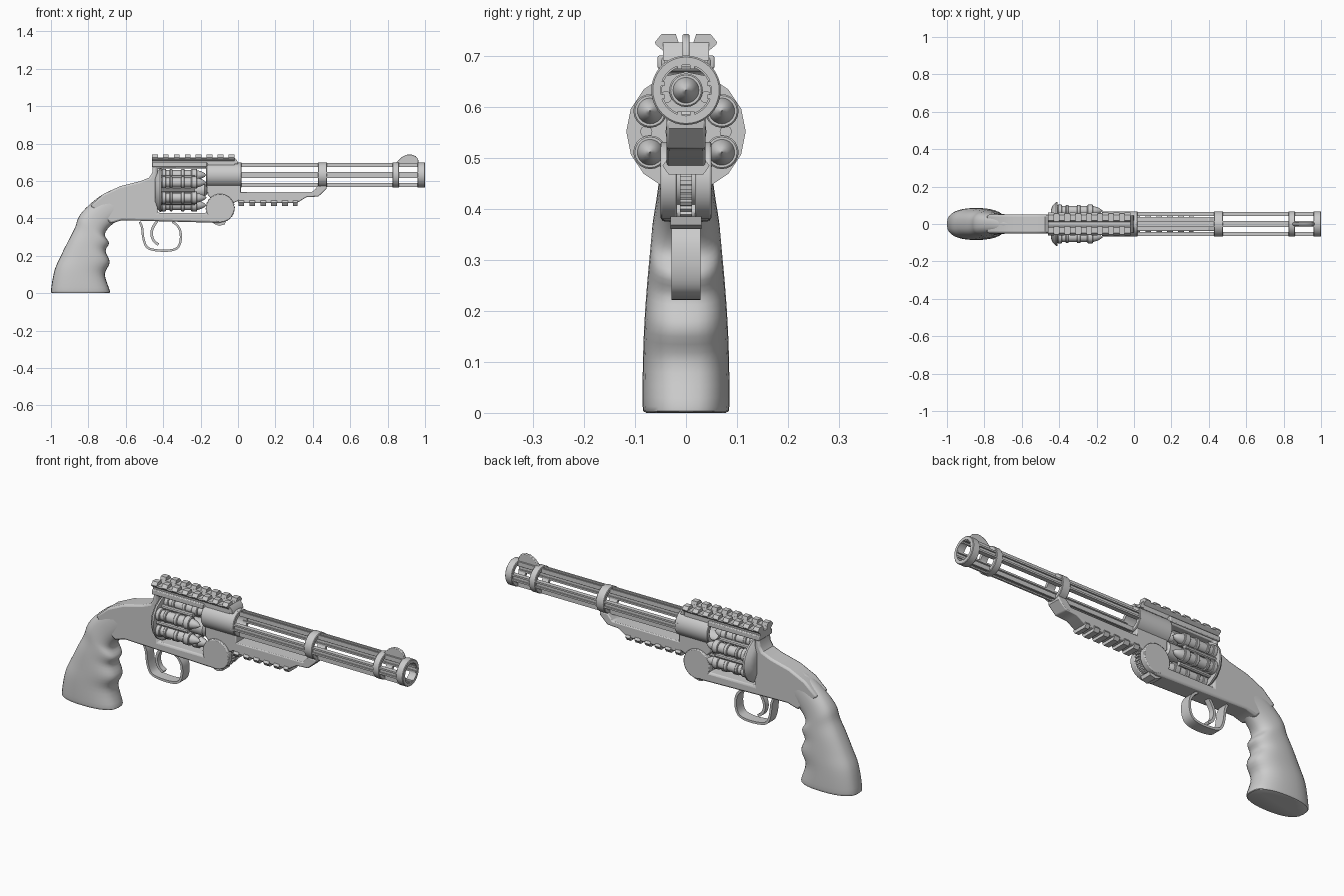
import bpy, bmesh, math
from mathutils import Vector

BARREL_Z, CYL_Z = 0.632, 0.551


def make(name, verts, faces, bevel=0):
    me = bpy.data.meshes.new(name)
    me.from_pydata(verts, [], faces)
    bm = bmesh.new()
    bm.from_mesh(me)
    bmesh.ops.recalc_face_normals(bm, faces=bm.faces)
    bm.to_mesh(me)
    bm.free()
    ob = bpy.data.objects.new(name, me)
    bpy.context.collection.objects.link(ob)
    if bevel:
        m = ob.modifiers.new("bevel", 'BEVEL')
        m.width, m.segments, m.limit_method = bevel, 2, 'ANGLE'
        m.angle_limit = math.radians(40)
    return ob


def loft(name, rings, cap=True, closed=False, bevel=0):
    n = len(rings[0])
    verts = [p for r in rings for p in r]
    count = len(rings)
    faces = []
    for i in range(count if closed else count - 1):
        a, b = i * n, ((i + 1) % count) * n
        faces += [(a + j, a + (j + 1) % n, b + (j + 1) % n, b + j) for j in range(n)]
    if cap and not closed:
        faces += [tuple(range(n)), tuple(range((count - 1) * n, count * n))]
    return make(name, verts, faces, bevel)


def side_plate(name, pts, y0, y1, bevel=0):
    return loft(name, [[(x, y, z) for x, z in pts] for y in (y0, y1)], bevel=bevel)


def bar(name, pts, x0, x1, bevel=0):
    return loft(name, [[(x, y, z) for y, z in pts] for x in (x0, x1)], bevel=bevel)


def box(name, x0, x1, hy, z0, z1, bevel=0):
    return side_plate(name, [(x0, z0), (x1, z0), (x1, z1), (x0, z1)], -hy, hy, bevel)


def turned(name, prof, y, z, n=32, closed=False):
    rings = [[(x, y + r * math.cos(2 * math.pi * j / n), z + r * math.sin(2 * math.pi * j / n))
              for j in range(n)] for x, r in prof]
    return loft(name, rings, closed=closed)


def tube(name, x0, x1, ro, ri, y=0, z=BARREL_Z, n=40):
    c = 0.003
    return turned(name, [(x0, ri), (x0, ro - c), (x0 + c, ro), (x1 - c, ro), (x1, ro - c), (x1, ri)], y, z, n, True)


def disc(name, x, z, r, y0, y1, n=40, bevel=0):
    return side_plate(name, [(x + r * math.cos(2 * math.pi * i / n), z + r * math.sin(2 * math.pi * i / n))
                             for i in range(n)], y0, y1, bevel)


def strip(name, path, thick, hy):
    # flat band following a path in the xz plane
    rings = []
    for i, p in enumerate(path):
        a, b = Vector(path[max(i - 1, 0)]), Vector(path[min(i + 1, len(path) - 1)])
        t = (b - a).normalized()
        nx, nz = -t.y * thick / 2, t.x * thick / 2
        rings.append([(p[0] + nx, -hy, p[1] + nz), (p[0] + nx, hy, p[1] + nz),
                      (p[0] - nx, hy, p[1] - nz), (p[0] - nx, -hy, p[1] - nz)])
    return loft(name, rings)


def smooth_path(pts, steps=5):
    # Catmull-Rom interpolation
    v = [Vector(p) for p in pts]
    v = [2 * v[0] - v[1]] + v + [2 * v[-1] - v[-2]]
    out = []
    for i in range(1, len(v) - 2):
        a, b, c, d = v[i - 1:i + 3]
        for s in range(steps):
            t = s / steps
            out.append(0.5 * (2 * b + (c - a) * t + (2 * a - 5 * b + 4 * c - d) * t * t + (3 * b - a - 3 * c + d) * t ** 3))
    return [tuple(p) for p in out] + [tuple(v[-2])]


# Grip: rounded sections between back edge (x, z) and front edge (x, z), with half width
stations = smooth_path([
    (-0.99, 0.0, -0.695, 0.0, 0.078), (-1.0, 0.015, -0.685, 0.012, 0.085), (-0.98, 0.125, -0.712, 0.10, 0.084),
    (-0.945, 0.205, -0.686, 0.165, 0.081), (-0.905, 0.285, -0.708, 0.225, 0.076),
    (-0.872, 0.35, -0.69, 0.268, 0.071), (-0.85, 0.41, -0.712, 0.31, 0.066),
    (-0.80, 0.468, -0.692, 0.35, 0.058), (-0.72, 0.53, -0.64, 0.388, 0.051), (-0.63, 0.569, -0.58, 0.39, 0.048)], 4)
rings = []
for bx, bz, fx, fz, w in stations:
    ring = []
    for j in range(32):
        a = 2 * math.pi * j / 32
        c, s = math.cos(a), math.sin(a)
        u = 0.5 + 0.5 * math.copysign(abs(c) ** 0.85, c)
        ring.append((bx + (fx - bx) * u, w * math.copysign(abs(s) ** 0.75, s), max(0, bz + (fz - bz) * u)))
    rings.append(ring)
loft("grip", rings)

# Frame with cylinder window
side_plate("frame", [(-0.79, 0.468), (-0.72, 0.53), (-0.63, 0.572), (-0.525, 0.598), (-0.475, 0.618), (-0.458, 0.645),
                     (-0.455, 0.70), (-0.16, 0.70), (-0.16, 0.668), (-0.43, 0.668), (-0.43, 0.43), (-0.165, 0.43),
                     (-0.14, 0.455), (-0.09, 0.455), (-0.07, 0.385), (-0.10, 0.376), (-0.62, 0.39), (-0.68, 0.372)],
           -0.05, 0.05, 0.01)
box("top_strap", -0.46, -0.165, 0.056, 0.674, 0.70, 0.004)

# Hinge with a knurled middle
for s in (-1, 1):
    disc("hinge_cheek", -0.095, 0.455, 0.076, s * 0.05, s * 0.018, bevel=0.004)
gear = []
for i in range(28):
    for k, r in ((0, 0.078), (0.5, 0.078), (0.5, 0.07), (1, 0.07)):
        a = 2 * math.pi * (i + k) / 28
        gear.append((-0.095 + r * math.cos(a), 0.455 + r * math.sin(a)))
side_plate("hinge_gear", gear, -0.012, 0.012)
disc("hinge_pin", -0.095, 0.455, 0.05, -0.04, 0.04)
side_plate("hinge_latch", [(-0.15, 0.385), (-0.065, 0.385), (-0.07, 0.368), (-0.10, 0.36), (-0.125, 0.37)], -0.03, 0.03)

# Cylinder: rear plate, core and six banded chambers with rounds
turned("cylinder_plate", [(-0.445, 0.075), (-0.435, 0.098), (-0.417, 0.117), (-0.408, 0.117), (-0.408, 0.04)], 0, CYL_Z, 16)
turned("cylinder_core", [(-0.41, 0.04), (-0.18, 0.04), (-0.165, 0.02)], 0, CYL_Z)
for i in range(6):
    a = math.pi / 2 + i * math.pi / 3
    y, z = 0.081 * math.cos(a), CYL_Z + 0.081 * math.sin(a)
    turned("round", [(-0.415, 0.026), (-0.225, 0.026), (-0.215, 0.025), (-0.195, 0.019), (-0.178, 0.01),
                     (-0.172, 0.003), (-0.165, 0.001)], y, z, 20)
    for x0, x1, r in ((-0.408, -0.385, 0.033), (-0.365, -0.35, 0.032), (-0.305, -0.285, 0.032), (-0.25, -0.218, 0.033)):
        tube("chamber_band", x0, x1, r, 0.02, y, z, 20)
    b = a + math.pi / 6
    turned("chamber_rod", [(-0.41, 0.012), (-0.23, 0.012)], 0.078 * math.cos(b), CYL_Z + 0.078 * math.sin(b), 10)

# Open barrel: sleeve, rings and four H-section ribs
tube("barrel_sleeve", -0.17, 0.02, 0.067, 0.047)
for x0, x1 in ((0.428, 0.475), (0.825, 0.862), (0.96, 1.0)):
    tube("barrel_ring", x0, x1, 0.068, 0.05)
h = [(-0.017, -0.012), (-0.008, -0.012), (-0.008, -0.004), (0.008, -0.004), (0.008, -0.012), (0.017, -0.012),
     (0.017, 0.011), (0.008, 0.011), (0.008, 0.004), (-0.008, 0.004), (-0.008, 0.011), (-0.017, 0.011)]
for i in range(4):
    c, s = round(math.cos(i * math.pi / 2)), round(math.sin(i * math.pi / 2))
    bar("barrel_rib", [(u * c - (v + 0.054) * s, BARREL_Z + u * s + (v + 0.054) * c) for u, v in h], -0.0, 0.998)

# Front sight
side_plate("front_sight", [(0.84, 0.69), (0.855, 0.708), (0.875, 0.728), (0.90, 0.74), (0.925, 0.742), (0.95, 0.733),
                           (0.963, 0.717), (0.967, 0.69)], -0.007, 0.007, 0.003)

# Upper accessory rail
bar("rail_base", [(-0.043, 0.685), (0.043, 0.685), (0.043, 0.708), (0.059, 0.721), (0.055, 0.726), (0.014, 0.726),
                  (0.01, 0.712), (-0.01, 0.712), (-0.014, 0.726), (-0.055, 0.726), (-0.059, 0.721), (-0.043, 0.708)],
    -0.46, -0.02)
side_plate("rail_nose", [(-0.02, 0.69), (0.0, 0.69), (-0.004, 0.708), (-0.02, 0.726)], -0.045, 0.045)
for i in range(8):
    x = -0.46 + i * 0.0585
    for s in (-1, 1):
        bar("rail_tooth", [(s * 0.014, 0.724), (s * 0.059, 0.721), (s * 0.061, 0.726), (s * 0.048, 0.742),
                           (s * 0.02, 0.742)], x, x + 0.031)

# Lug under the barrel and lower rail
side_plate("barrel_lug", [(-0.165, 0.585), (0.015, 0.585), (0.015, 0.50), (-0.03, 0.48), (-0.12, 0.48), (-0.165, 0.53)],
           -0.038, 0.038, 0.005)
side_plate("lower_rail", [(-0.0, 0.54), (0.40, 0.542), (0.428, 0.575), (0.475, 0.575), (0.472, 0.557), (0.43, 0.517),
                          (0.365, 0.513), (0.315, 0.482), (-0.0, 0.482)], -0.038, 0.038, 0.005)
for i in range(6):
    x = 0.002 + i * 0.0585
    if i < 5:
        x1 = x + 0.031
    else:
        x1 = x + 0.024
    bar("lower_rail_tooth", [(-0.038, 0.495), (0.038, 0.495), (0.046, 0.484), (0.034, 0.467), (-0.034, 0.467),
                             (-0.046, 0.484)], x, x1)

# Trigger guard and trigger
strip("trigger_guard", smooth_path([(-0.525, 0.382), (-0.513, 0.35), (-0.505, 0.29), (-0.485, 0.245), (-0.44, 0.23),
                                    (-0.37, 0.228), (-0.325, 0.242), (-0.307, 0.28), (-0.308, 0.33), (-0.325, 0.362),
                                    (-0.35, 0.382)]), 0.012, 0.028)
strip("trigger", smooth_path([(-0.43, 0.39), (-0.455, 0.35), (-0.462, 0.315), (-0.45, 0.28), (-0.425, 0.26)]), 0.014, 0.014)

# Smooth shading with sharp edges kept
bpy.ops.object.select_all(action='SELECT')
bpy.context.view_layer.objects.active = bpy.context.selected_objects[0]
bpy.ops.object.shade_smooth_by_angle(angle=math.radians(35))
